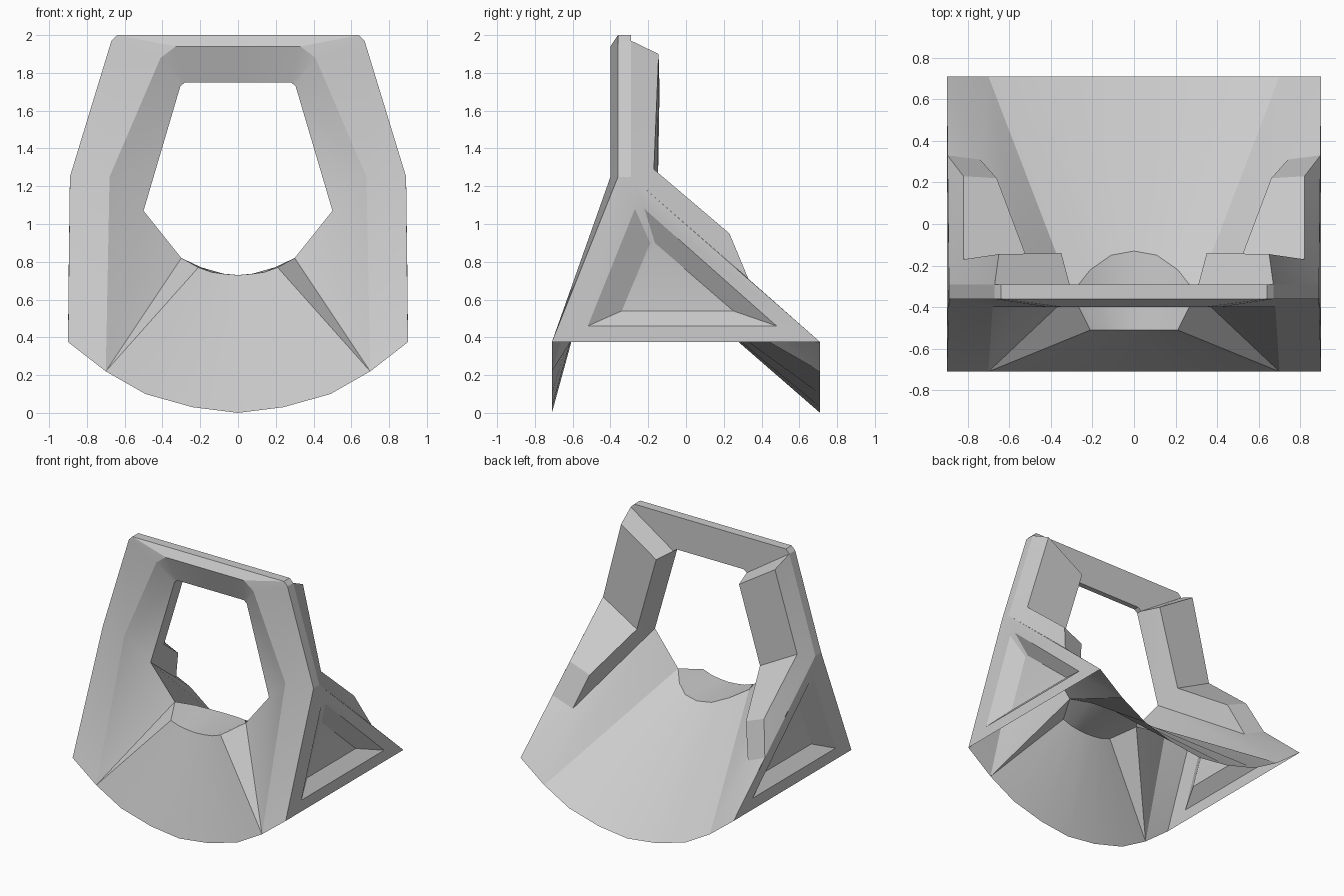
import bpy, bmesh, math
from mathutils import Vector

if "Cube" in bpy.data.objects:
    bpy.data.objects.remove(bpy.data.objects["Cube"])


def strip(a, b, closed=False):
    """Quads (or triangles where points coincide) between two rails."""
    n = len(a)
    faces = []
    for i in range(n if closed else n - 1):
        j = (i + 1) % n
        f = []
        for p in (a[i], a[j], b[j], b[i]):
            if p not in f:
                f.append(p)
        if len(f) > 2:
            faces.append(f)
    return faces


def part(name, faces, facing):
    """Half shell from polygons, facing one way, mirrored across x = 0."""
    bm = bmesh.new()
    for f in faces:
        bm.faces.new([bm.verts.new(p) for p in f])
    bmesh.ops.remove_doubles(bm, verts=bm.verts, dist=0.0005)
    bmesh.ops.recalc_face_normals(bm, faces=bm.faces)
    total = sum((f.normal * f.calc_area() for f in bm.faces), Vector())
    if total.dot(Vector(facing)) < 0:
        bmesh.ops.reverse_faces(bm, faces=bm.faces)
    for f in bm.faces:
        f.smooth = True
    me = bpy.data.meshes.new(name)
    bm.to_mesh(me)
    bm.free()
    me.set_sharp_from_angle(angle=math.radians(25))
    ob = bpy.data.objects.new(name, me)
    bpy.context.collection.objects.link(ob)
    m = ob.modifiers.new("mirror", 'MIRROR')
    m.use_clip = True
    m.merge_threshold = 0.001
    return ob


# Shared curved base profile, used at the front and back
arc = [(0, 0), (.24, .03), (.49, .10), (.70, .22), (.90, .375)]
front_base = [(x, -.71, z) for x, z in arc]
back_base = [(x, .71, z) for x, z in arc]
front_lip = [(0, -.51, .73), (.07, -.51, .735), (.14, -.51, .745), (.21, -.51, .77)]

# Hole rim
hole_low, hole_mid = (.30, -.333, .82), (.50, -.34, 1.07)
hole_up, hole_top = (.305, -.33, 1.73), (.28, -.33, 1.75)
hole_centre = (0, -.33, 1.75)
back_lip = [(0, -.13, .73), (.11, -.15, .74), (.21, -.22, .775), hole_low]

# Outer frame edge, front and back
outer_front = [(.89, -.36, 1.25), (.67, -.36, 1.97), (.64, -.36, 2), (0, -.36, 2)]
outer_back = [(x, -.29, z) for x, y, z in outer_front]
ridge = [(.68, -.40, 1.25), (.41, -.40, 1.88), (.33, -.40, 1.94), (0, -.40, 1.94)]
rim = [hole_mid, hole_up, hole_top, hole_centre]
rim_back = [(.31, -.29, 1.73), (.28, -.29, 1.75), (0, -.29, 1.75)]

# Rear brace corners
elbow_out, elbow_in = (.82, -.17, 1.29), (.52, -.15, 1.13)
head_out, head_in = (.65, -.145, 1.90), (.35, -.14, 1.71)
foot_out, foot_in = (.82, .23, .95), (.66, .22, .885)
toe_out, toe_in = (.897, .33, .71), (.74, .31, .64)

# Curved front panel with its angled gussets
part("front_panel", strip(front_base[:4], front_lip)
     + [[front_lip[3], hole_low, front_base[3]]], (0, -1, 0))

# Curved back panel and floor of the opening
part("back_panel", strip(front_lip, back_lip) + strip(back_lip, back_base[:4])
     + [[hole_low, back_base[3], hole_mid],
        [hole_mid, back_base[3], toe_in],
        [toe_in, back_base[3], back_base[4]],
        [toe_in, back_base[4], toe_out]], (0, .5, 1))

# Front frame: legs, bevelled faces, outer band and back of the top bar
part("front_frame", strip(ridge, rim) + strip(ridge, outer_front)
     + strip(outer_front, outer_back)
     + strip(rim[1:], rim_back) + strip(outer_back[1:], rim_back)
     + [[ridge[0], outer_front[0], front_base[4], front_base[3]],
        [ridge[0], front_base[3], hole_mid],
        [hole_mid, front_base[3], hole_low]], (0, -1, .3))

# Rear brace: thickened column and pad running down the back panel
part("rear_brace",
     strip([head_out, elbow_out, foot_out], [head_in, elbow_in, foot_in])
     + strip([outer_back[1], outer_back[0], toe_out], [head_out, elbow_out, foot_out])
     + [[toe_out, foot_out, foot_in, toe_in],
        [hole_mid, elbow_in, foot_in, toe_in],
        [hole_mid, elbow_in, head_in, rim_back[0]],
        [hole_mid, hole_up, rim_back[0]],
        [outer_back[1], head_out, head_in, rim_back[0]]], (0, 1, 0))

# Side panel with a sunken triangular recess
border = [front_base[4], back_base[4], outer_back[0], outer_front[0]]
recess = [(.899, -.52, .46), (.899, .48, .46), (.892, -.22, 1.08), (.892, -.27, 1.08)]
floor = [(.82, -.34, .54), (.82, .25, .54), (.82, -.165, .90), (.82, -.19, .90)]
part("side_panel", strip(border, recess, True) + strip(recess, floor, True)
     + [floor], (1, 0, 0))
